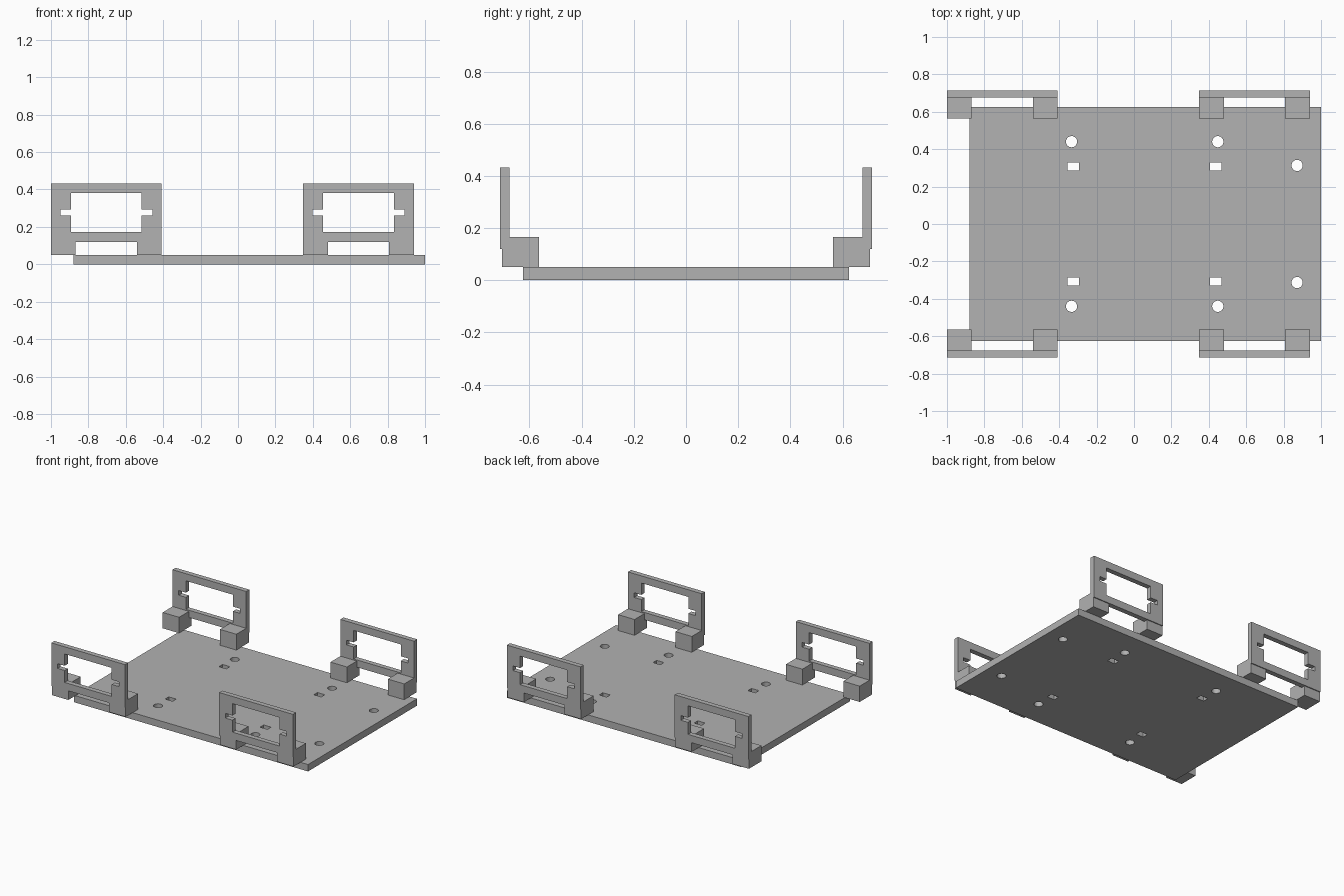
import bpy
import bmesh
from math import cos, sin, pi
from mathutils import Matrix

if "Cube" in bpy.data.objects:
    bpy.data.objects.remove(bpy.data.objects["Cube"], do_unlink=True)

grey = bpy.data.materials.new("grey plastic")
grey.use_nodes = True
grey.diffuse_color = (0.445, 0.445, 0.445, 1)
grey.node_tree.nodes["Principled BSDF"].inputs["Base Color"].default_value = grey.diffuse_color


def rect(x0, x1, y0, y1):
    return [(x0, y0), (x1, y0), (x1, y1), (x0, y1)]


def circle(x, y, r, n=32):
    return [(x + r * cos(2 * pi * i / n), y + r * sin(2 * pi * i / n)) for i in range(n)]


def finish(name, bm):
    bmesh.ops.recalc_face_normals(bm, faces=bm.faces)
    mesh = bpy.data.meshes.new(name)
    for f in bm.faces:
        f.smooth = False
        f.material_index = 0
    bm.to_mesh(mesh)
    bm.free()
    mesh.materials.append(grey)
    bpy.context.collection.objects.link(bpy.data.objects.new(name, mesh))


def panel(name, outlines, thickness, matrix):
    """Flat sheet: the first outline is the edge, the others are holes."""
    curve = bpy.data.curves.new(name + " outline", "CURVE")
    curve.dimensions = "2D"
    curve.fill_mode = "BOTH"
    curve.extrude = thickness / 2
    for pts in outlines:
        s = curve.splines.new("POLY")
        s.points.add(len(pts) - 1)
        for p, (x, y) in zip(s.points, pts):
            p.co = (x, y, 0, 1)
        s.use_cyclic_u = True
        s.use_smooth = False
    tmp = bpy.data.objects.new(name + " outline", curve)
    bpy.context.collection.objects.link(tmp)
    bpy.context.view_layer.update()
    mesh = bpy.data.meshes.new_from_object(tmp.evaluated_get(bpy.context.evaluated_depsgraph_get()))
    bm = bmesh.new()
    bm.from_mesh(mesh)
    bpy.data.objects.remove(tmp)
    bpy.data.curves.remove(curve)
    bpy.data.meshes.remove(mesh)
    bmesh.ops.remove_doubles(bm, verts=bm.verts, dist=0.0001)
    bm.transform(matrix)
    finish(name, bm)


def box(name, x0, x1, y0, y1, z0, z1):
    bm = bmesh.new()
    bmesh.ops.create_cube(bm, size=1)
    bm.transform(Matrix.Translation(((x0 + x1) / 2, (y0 + y1) / 2, (z0 + z1) / 2))
                 @ Matrix.Diagonal((x1 - x0, y1 - y0, z1 - z0, 1)))
    finish(name, bm)


# base plate with screw holes and tie slots
PLATE = 0.05
holes = []
for side in (-1, 1):
    for x, y in ((-0.334, 0.44), (0.448, 0.44), (0.872, 0.313)):
        holes.append(circle(x, side * y, 0.03))
    for x in (-0.325, 0.437):
        y = side * 0.308
        holes.append(rect(x - 0.03, x + 0.03, y - 0.021, y + 0.021))
panel("base_plate", [rect(-0.88, 1, -0.625, 0.625)] + holes, PLATE,
      Matrix.Translation((0, 0, PLATE / 2)))

# four motor brackets: an upright frame on two feet
HALF, FOOT = 0.296, 0.132
frame = rect(-HALF, HALF, 0.12, 0.432)
wx, sx = 0.189, 0.246          # window and notch half widths
z0, z1, n0, n1 = 0.173, 0.38, 0.26, 0.294
window = [(-wx, z0), (wx, z0), (wx, n0), (sx, n0), (sx, n1), (wx, n1),
          (wx, z1), (-wx, z1), (-wx, n1), (-sx, n1), (-sx, n0), (-wx, n0)]
for end, cx in (("right", -0.704), ("left", 0.644)):
    for face, side in (("front", -1), ("back", 1)):
        tag = f"{face}_{end}"
        panel(f"{tag}_bracket_frame", [frame, window], 0.036,
              Matrix.Translation((cx, side * 0.695, 0)) @ Matrix.Rotation(pi / 2, 4, "X"))
        ys = sorted((side * 0.564, side * 0.706))
        for foot, x in (("inner", cx - HALF), ("outer", cx + HALF - FOOT)):
            box(f"{tag}_{foot}_foot", x, x + FOOT, *ys, PLATE, 0.165)
